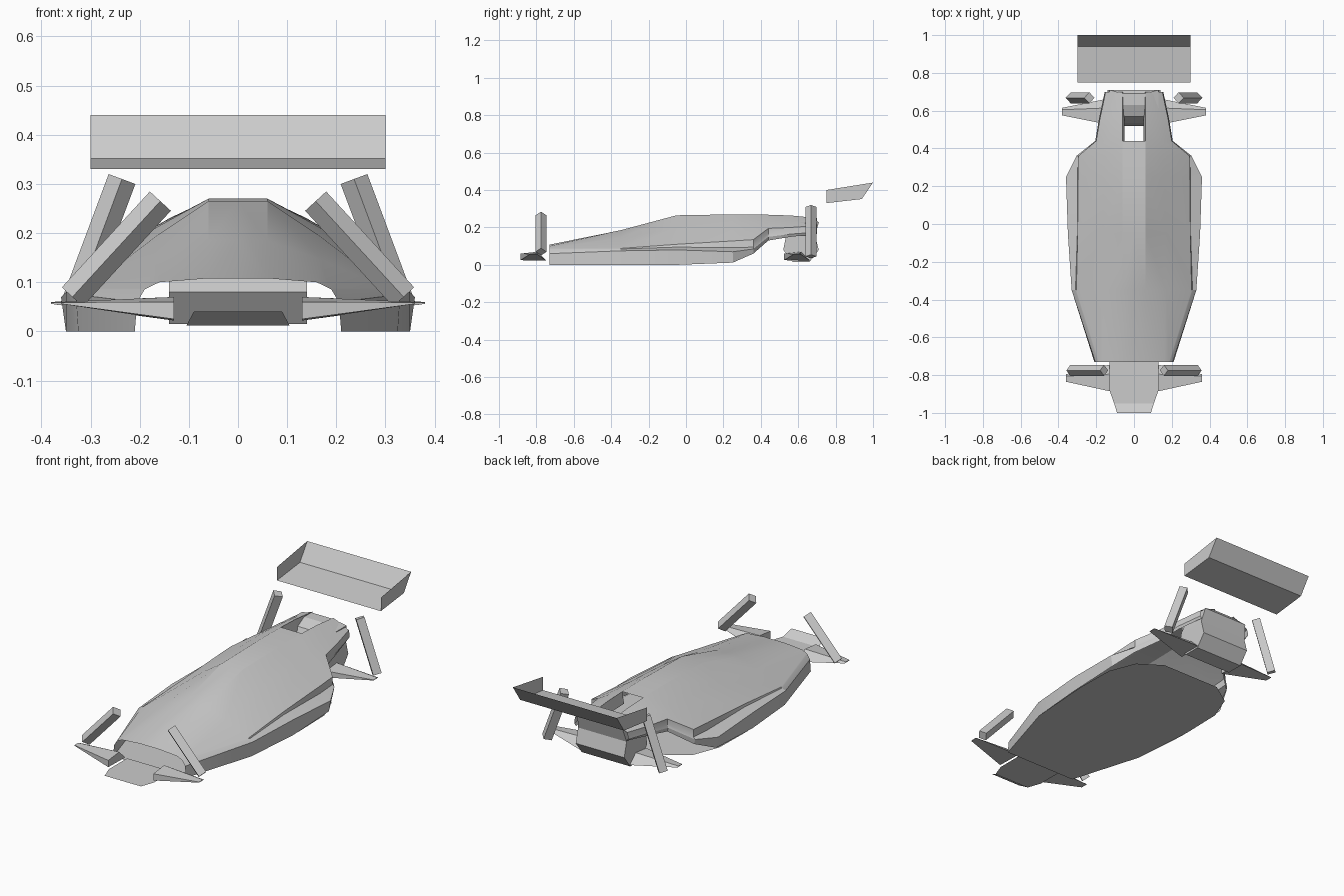
import bpy
import math
from mathutils import Vector

cube = bpy.data.objects.get("Cube")
if cube:
    bpy.data.objects.remove(cube, do_unlink=True)

# One flat grey for the whole craft
grey = bpy.data.materials.new("light_grey")
grey.use_nodes = True
grey.diffuse_color = (.6, .6, .6, 1)
grey.node_tree.nodes["Principled BSDF"].inputs["Base Color"].default_value = grey.diffuse_color


def make_part(name, verts, faces, mirrored=True, smooth=False):
    """Create one mesh part, optionally mirrored across the centre plane."""
    mesh = bpy.data.meshes.new(name)
    mesh.from_pydata([tuple(v) for v in verts], [], faces)
    mesh.materials.append(grey)
    part = bpy.data.objects.new(name, mesh)
    bpy.context.collection.objects.link(part)
    bpy.ops.object.select_all(action='DESELECT')
    part.select_set(True)
    bpy.context.view_layer.objects.active = part
    if smooth:
        bpy.ops.object.shade_smooth_by_angle(angle=math.radians(25))
    if mirrored:
        part.modifiers.new("Mirror", 'MIRROR')
    return part


def loft_faces(ring_count, size, closed=False):
    """Quads joining consecutive rings of equal size."""
    faces = []
    for ring in range(ring_count - 1):
        for i in range(size if closed else size - 1):
            j = (i + 1) % size
            a, b = ring * size, (ring + 1) * size
            faces.append((a + i, b + i, b + j, a + j))
    return faces


def make_solid(name, rings, mirrored=True):
    """Closed loft with a cap on both ends."""
    size = len(rings[0])
    verts = [v for ring in rings for v in ring]
    faces = loft_faces(len(rings), size, closed=True)
    faces.append(tuple(range(size))[::-1])
    faces.append(tuple(range(len(verts) - size, len(verts))))
    return make_part(name, verts, faces, mirrored)


# Body shell stations: y, then (x, z) of sill, chine, ledge, pod edge, shoulder, and roof height
ROOF = .06
stations = [
    (-.73, (.21, 0), (.205, .06), (.19, .085), (.185, .088), (.16, .1), .108),
    (-.35, (.325, 0), (.33, .075), (.31, .085), (.305, .088), (.17, .145), .185),
    (-.05, (.35, 0), (.35, .08), (.3, .095), (.298, .11), (.165, .195), .265),
    (.25, (.35, .012), (.36, .07), (.3, .092), (.297, .128), (.16, .215), .27),
    (.36, (.3, .06), (.305, .085), (.295, .095), (.295, .135), (.155, .22), .27),
    (.44, (.2, .13), (.205, .15), (.2, .17), (.2, .195), (.14, .23), .268),
    (.56, (.18, .15), (.185, .165), (.18, .18), (.18, .2), (.12, .235), .264),
    (.7, (.145, .165), (.155, .175), (.155, .19), (.15, .21), (.1, .235), .25),
]
verts = []
for y, *points, roof in stations:
    verts += [(x, y, z) for x, z in points]
    verts += [(ROOF, y, roof), (0, y, roof)]
ring = len(stations[0])
faces = loft_faces(len(stations), ring)
# The tail stays open along its centre
tail_start = stations[5][0]
faces = [f for f in faces
         if not (verts[f[0]][1] >= tail_start and any(verts[i][0] == 0 for i in f))]
used = sorted({i for f in faces for i in f})
remap = {old: new for new, old in enumerate(used)}
make_part("body_shell", [verts[i] for i in used],
          [tuple(remap[i] for i in f) for f in faces], smooth=True)

# Inner walls of the tail slot
tail = [s for s in stations if s[0] >= tail_start]
walls = []
for y, *_, roof in tail:
    walls += [(ROOF, y, roof), (ROOF - .01, y, roof - .06)]
make_part("tail_slot_wall", walls, loft_faces(len(tail), 2))

# Flat floor under the body
outline = [(.21, -.73), (.325, -.35), (.35, 0), (.345, .22), (.29, .36), (.17, .44)]
make_part("floor", [(x, y, 0) for x, y in outline] + [(-x, y, 0) for x, y in reversed(outline)],
          [tuple(range(2 * len(outline)))], mirrored=False)

# Thin nose plate with an upturned lip
plate = [(.13, -.73, .012), (.13, -.88, .012), (.105, -.95, .012), (.09, -1, .04)]
make_part("nose_plate", [p for x, y, z in plate for p in ((x, y, z), (0, y, z))],
          loft_faces(len(plate), 2))

# Engine block built from rectangles: height, front y, back y, half width
levels = [(.015, .57, .66, .14), (.08, .52, .71, .14), (.155, .535, .69, .14),
          (.225, .57, .71, .13), (.25, .63, .69, .06)]
make_solid("engine_block",
           [[(-w, front, z), (w, front, z), (w, back, z), (-w, back, z)]
            for z, front, back, w in levels], mirrored=False)


# Tapered winglets at the nose and the tail
def make_winglet(name, y, tip):
    root_profile = [(-.07, .025), (-.07, .06), (.02, .07), (.07, .022)]
    tip_profile = [(-.02, .056), (-.02, .059), (.01, .06), (.02, .056)]
    make_solid(name, [[(x, y + dy, z) for dy, z in profile]
                      for x, profile in ((.13, root_profile), (tip, tip_profile))])


make_winglet("front_winglet", -.815, .36)
make_winglet("rear_winglet", .595, .38)


# Diamond section struts standing on the winglet tips
def make_strut(name, y, foot, head, radius=.029):
    start, end = Vector((foot[0], y, foot[1])), Vector((head[0], y, head[1]))
    along = (end - start).normalized()
    forward = Vector((0, 1, 0))
    across = along.cross(forward)
    offsets = [forward, across, -forward, -across]
    make_solid(name, [[p + o * radius for o in offsets] for p in (start, end)])


make_strut("front_strut", -.775, (.337, .07), (.158, .265))
make_strut("rear_strut", .668, (.335, .045), (.236, .31))

# Rear spoiler: folded sheet with end plates, open to the front
profile = [(.75, .33), (.94, .352), (1, .44)]
sheet = [(x, y, z) for x in (0, .3) for y, z in profile]
sheet.append((.3, .75, .4))
make_part("rear_spoiler", sheet,
          loft_faces(2, len(profile)) + [(3, 4, 5, 6)])
